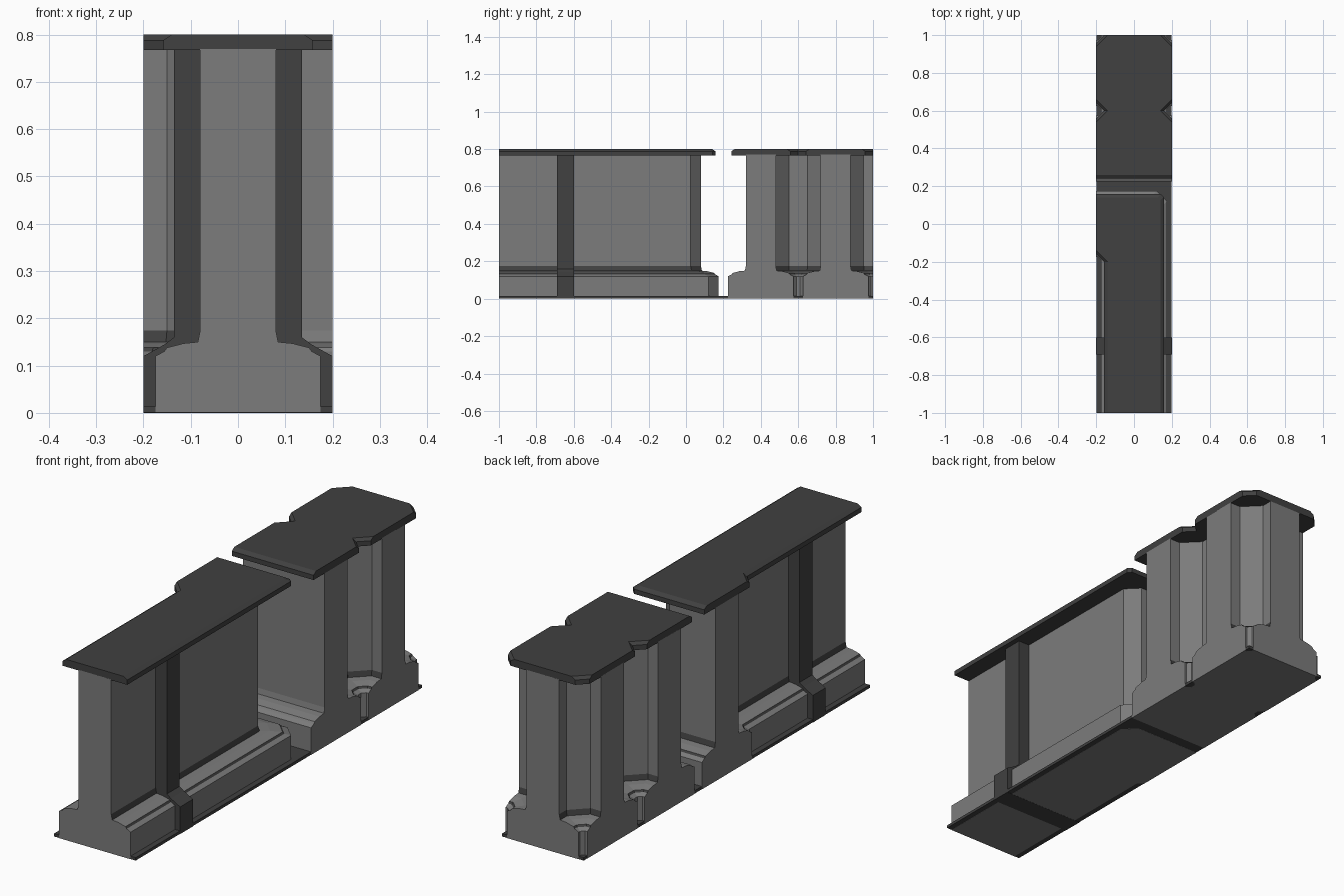
import bpy, bmesh

if "Cube" in bpy.data.objects:
    bpy.data.objects.remove(bpy.data.objects["Cube"])

def material(name, v):
    m = bpy.data.materials.new(name)
    m.diffuse_color = (v, v, v, 1)
    m.use_nodes = True
    m.node_tree.nodes["Principled BSDF"].inputs["Base Color"].default_value = m.diffuse_color
    return m

MID = material("stone grey", 0.2)
DARK = material("dark grey", 0.052)


# Footprint of the L-shaped front wall, grown outward by d
def front_outline(d, cut, point=False):
    e, r = 0.08 + d, 0.12 - d
    f = 0.0 if point else r * 0.414
    return [(-e, -1), (e, -1), (e, e - cut), (e - cut, e), (-0.2, e), (-0.2, -e),
            (-0.2 + f, -0.2 + r), (-0.2 + r, -0.2 + f)]


# Footprint of the rear wall with octagonal recesses at sides and corners
def rear_outline(d, cut, point=False):
    r = 0.12 - d
    f = 0.0 if point else r * 0.414
    right = [(0.2, 0.32 - d), (0.2, 0.6 - r), (0.2 - f, 0.6 - r), (0.2 - r, 0.6 - f),
             (0.2 - r, 0.6 + f), (0.2 - f, 0.6 + r), (0.2, 0.6 + r),
             (0.2, 1 - r), (0.2 - f, 1 - r), (0.2 - r, 1 - f), (0.2 - r, 1)]
    return right + [(-x, y) for x, y in reversed(right)]


# Stack outlines at rising heights; dark lists the bands painted dark
def stack(name, rings, mats, dark=()):
    me = bpy.data.meshes.new(name)
    bm = bmesh.new()
    loops = [[bm.verts.new((x, y, z)) for x, y in pts] for pts, z in rings]
    n = len(loops[0])
    bm.faces.new(loops[0][::-1])
    bm.faces.new(loops[-1])
    for k in range(len(loops) - 1):
        a, b = loops[k], loops[k + 1]
        for i in range(n):
            j = (i + 1) % n
            quad = (a[i], a[j], b[j], b[i])
            face = bm.faces.new(quad)
            # cut ends on the tile boundary keep the main colour
            on_edge = (all(abs(abs(v.co.x) - 0.2) < 1e-5 for v in quad)
                       or all(abs(abs(v.co.y) - 1) < 1e-5 for v in quad))
            if k in dark and not on_edge:
                face.material_index = 1
    bmesh.ops.remove_doubles(bm, verts=bm.verts, dist=1e-5)
    bmesh.ops.recalc_face_normals(bm, faces=bm.faces)
    bm.to_mesh(me)
    bm.free()
    for m in mats:
        me.materials.append(m)
    ob = bpy.data.objects.new(name, me)
    bpy.context.collection.objects.link(ob)
    return ob


BASE = [(0.095, 0.0005), (0.095, 0.12), (0.076, 0.13), (0.07, 0.138),
        (0.035, 0.147), (0.005, 0.15), (0.0, 0.174)]

for label, outline in (("front", front_outline), ("rear", rear_outline)):
    # stepped base with dark trim strips
    stack(label + "_base", [(outline(d, 0.055), z) for d, z in BASE],
          [MID, DARK], dark=(2, 5))
    # upright wall
    stack(label + "_wall", [(outline(0, 0.055), z) for z in (0.174, 0.77)], [MID])
    # overhanging cap with a bevelled top edge
    stack(label + "_cap", [(outline(d, 0.015, True), z) for d, z in
                           ((0.078, 0.767), (0.078, 0.788), (0.06, 0.8))], [DARK])

# floor plate, a hair inside the wall ends
w, l = 0.1995, 0.9995
plate = [(-w, -l), (w, -l), (w, l), (-w, l)]
stack("floor_plate", [(plate, 0.001), (plate, 0.014)], [DARK])

# dark pilaster crossing the front wall, wider at the foot
PILASTER = [(0.2, 0), (0.2, 0.12), (0.155, 0.145), (0.135, 0.16), (0.135, 0.768)]
stack("pilaster", [([(-x, -0.69), (x, -0.69), (x, -0.6), (-x, -0.6)], z)
                   for x, z in PILASTER], [DARK])
